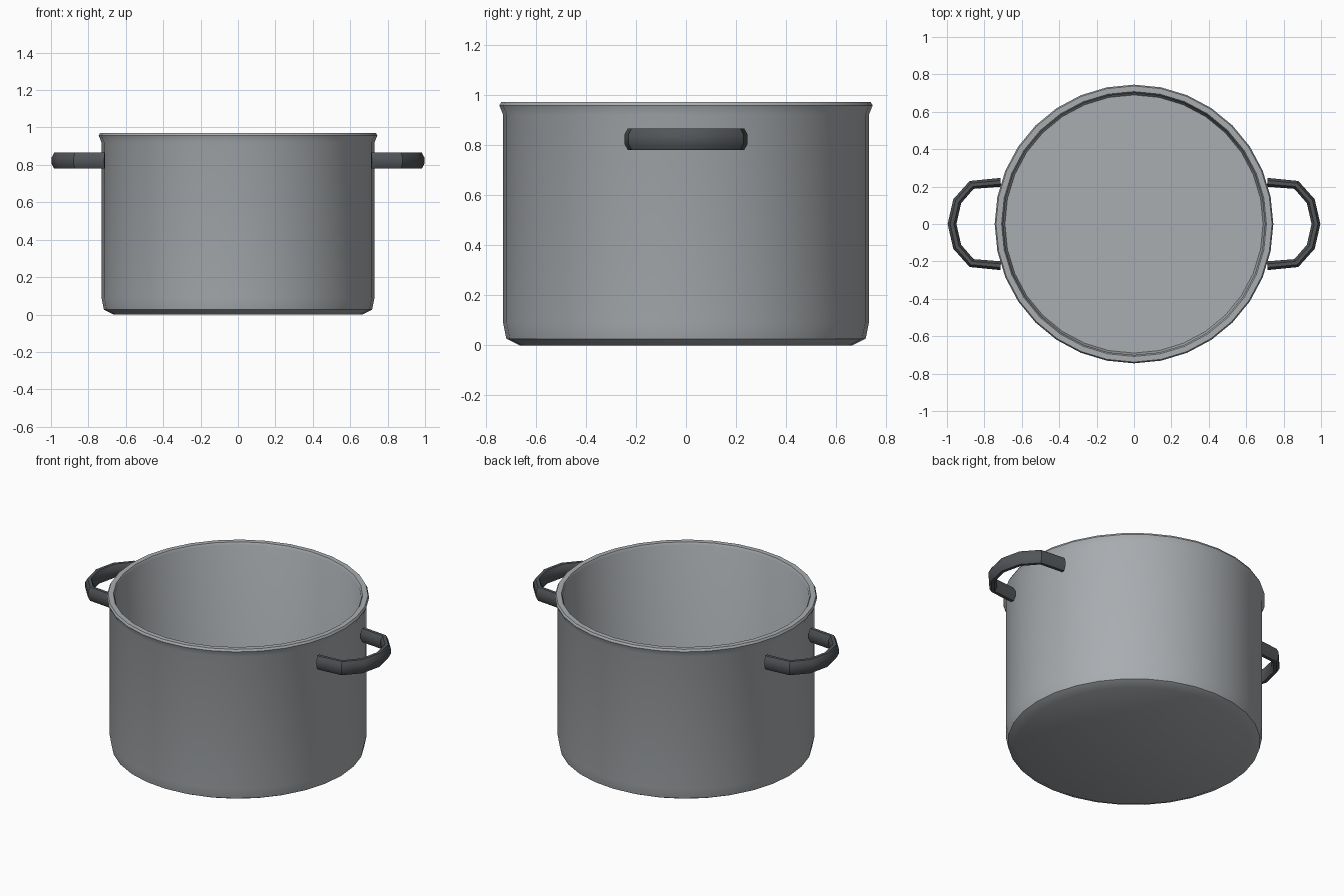
import bpy, bmesh, math
from mathutils import Vector

if "Cube" in bpy.data.objects:
    bpy.data.objects.remove(bpy.data.objects["Cube"])


def material(name, rgb):
    m = bpy.data.materials.new(name)
    m.diffuse_color = (*rgb, 1)
    m.use_nodes = True
    m.node_tree.nodes["Principled BSDF"].inputs["Base Color"].default_value = m.diffuse_color
    return m


steel = material("brushed steel", (0.40, 0.42, 0.44))
dark = material("dark grey handle", (0.085, 0.092, 0.10))


def finish(name, bm, mat, angle):
    bmesh.ops.recalc_face_normals(bm, faces=bm.faces)
    me = bpy.data.meshes.new(name)
    bm.to_mesh(me)
    bm.free()
    me.materials.append(mat)
    ob = bpy.data.objects.new(name, me)
    bpy.context.collection.objects.link(ob)
    bpy.ops.object.select_all(action='DESELECT')
    ob.select_set(True)
    bpy.context.view_layer.objects.active = ob
    bpy.ops.object.shade_smooth_by_angle(angle=math.radians(angle))
    return ob


def loft(bm, rings, capped=True):
    """Skin a list of point rings, closing both ends."""
    rings = [[bm.verts.new(p) for p in r] for r in rings]
    n = len(rings[0])
    for a, b in zip(rings, rings[1:]):
        for i in range(n):
            j = (i + 1) % n
            bm.faces.new((a[i], a[j], b[j], b[i]))
    if capped:
        bm.faces.new(rings[0])
        bm.faces.new(rings[-1])


# Pot body: outer wall, flared rim, inner wall and floor
SIDES = 32
profile = [(0.665, 0.0), (0.717, 0.026), (0.73, 0.09), (0.73, 0.92),
           (0.745, 0.957), (0.738, 0.97), (0.708, 0.97), (0.70, 0.955),
           (0.70, 0.06), (0.69, 0.035)]
bm = bmesh.new()
loft(bm, [[(r * math.cos(math.tau * i / SIDES), r * math.sin(math.tau * i / SIDES), z)
           for i in range(SIDES)] for r, z in profile])
finish("pot_body", bm, steel, 30)

# Side handles: tall octagonal tube swept along a bent path
half = [(0.713, 0.223), (0.868, 0.209), (0.945, 0.122), (0.973, 0.0)]
path = [Vector((x, y)) for x, y in half] + [Vector((x, -y)) for x, y in half[-2::-1]]
section = [(0.0235 * math.cos(a) / math.cos(math.pi / 8),
            0.0425 * math.sin(a) / math.cos(math.pi / 8))
           for a in (math.pi / 8 + k * math.pi / 4 for k in range(8))]


def handle(name, side):
    rings = []
    for i, p in enumerate(path):
        d_in = (p - path[max(i - 1, 0)]).normalized()
        d_out = (path[min(i + 1, len(path) - 1)] - p).normalized()
        t = (d_in + d_out).normalized()
        normal = Vector((-t.y, t.x))
        rings.append([(side * (p.x + normal.x * u), p.y + normal.y * u, 0.8225 + w)
                      for u, w in section])
    bm = bmesh.new()
    loft(bm, rings)
    finish(name, bm, dark, 30)


handle("right_handle", 1)
handle("left_handle", -1)
